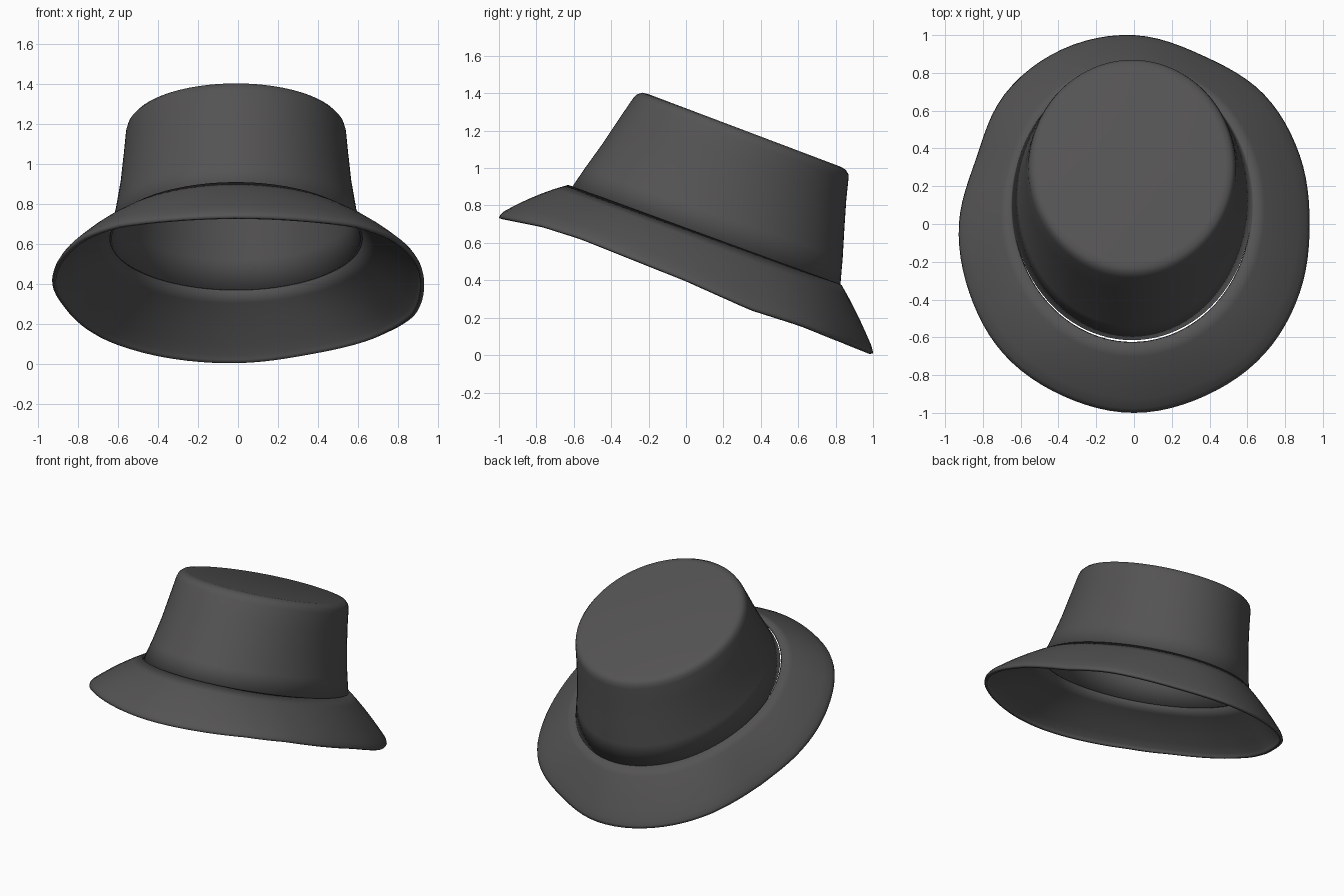
import bpy, bmesh, math

if "Cube" in bpy.data.objects:
    bpy.data.objects.remove(bpy.data.objects["Cube"])

N = 96  # segments around the hat

felt = bpy.data.materials.new("dark_felt")
felt.diffuse_color = (0.09, 0.087, 0.088, 1)
felt.use_nodes = True
felt.node_tree.nodes["Principled BSDF"].inputs["Base Color"].default_value = felt.diffuse_color


def tilted_ring(yf, zf, yb, zb, rx):
    """Tilted ellipse given by its front point, back point and half width."""
    cy, cz, ry, dz = (yf + yb) / 2, (zf + zb) / 2, (yb - yf) / 2, (zb - zf) / 2
    ring = []
    for i in range(N):
        a = 2 * math.pi * i / N
        ring.append((-0.01 + rx * math.cos(a), cy + ry * math.sin(a), cz + dz * math.sin(a)))
    return ring


def cubic(p0, p1, p2, p3, t):
    return p1 + 0.5 * t * (p2 - p0 + t * (2*p0 - 5*p1 + 4*p2 - p3 + t * (3*(p1 - p2) + p3 - p0)))


def interp(pts, v):
    for (a, za), (b, zb) in zip(pts, pts[1:]):
        if v <= b:
            return za + (zb - za) * (v - a) / (b - a)
    return pts[-1][1]


def loft(name, rings, cap=False, thickness=0.015):
    bm = bmesh.new()
    rows = [[bm.verts.new(p) for p in r] for r in rings]
    for lo, hi in zip(rows, rows[1:]):
        for i in range(N):
            j = (i + 1) % N
            bm.faces.new((lo[i], lo[j], hi[j], hi[i]))
    if cap:
        bm.faces.new(rows[-1])
    bm.normal_update()
    me = bpy.data.meshes.new(name)
    bm.to_mesh(me)
    bm.free()
    me.materials.append(felt)
    ob = bpy.data.objects.new(name, me)
    bpy.context.collection.objects.link(ob)
    sol = ob.modifiers.new("thickness", 'SOLIDIFY')
    sol.thickness = thickness
    sol.offset = -1
    bpy.context.view_layer.objects.active = ob
    ob.select_set(True)
    bpy.ops.object.shade_smooth_by_angle(angle=math.radians(40))
    ob.select_set(False)
    return ob


# Crown: tilted ellipses narrowing upward, rounded shoulder, flat top
crown = [tilted_ring(*r) for r in [
    (-0.615, 0.89, 0.825, 0.37, 0.635),
    (-0.54, 1.00, 0.838, 0.52, 0.602),
    (-0.45, 1.125, 0.847, 0.68, 0.577),
    (-0.35, 1.275, 0.857, 0.83, 0.56),
    (-0.285, 1.37, 0.868, 0.935, 0.55),
    (-0.265, 1.393, 0.869, 0.965, 0.542),
    (-0.235, 1.403, 0.855, 0.990, 0.525),
    (-0.20, 1.395, 0.825, 1.008, 0.495)]]
loft("crown", crown, cap=True)

# Brim: from the crown seam out to a slightly wavy outline (radius every 22.5 degrees)
radii = [0.93, 0.95, 0.972, 0.963, 1.0, 1.0, 0.97, 0.905,
         0.927, 0.945, 0.975, 0.985, 1.0, 0.985, 0.975, 0.95]
edge_z = [(-1.01, 0.735), (-0.78, 0.69), (-0.57, 0.625), (0, 0.40), (0.35, 0.245), (0.62, 0.16), (1.01, 0.005)]
edge = []
for i in range(N):
    s = i * 16 / N
    k = int(s)
    r = cubic(*(radii[(k + d) % 16] for d in (-1, 0, 1, 2)), s - k)
    a = 2 * math.pi * i / N
    x, y = r * math.cos(a), r * math.sin(a)
    edge.append((x, y, interp(edge_z, y)))
seam = tilted_ring(-0.63, 0.91, 0.832, 0.375, 0.642)
brim = []
for t in (1, 0.985, 0.94, 0.8, 0.6, 0.4, 0.2, 0):
    lift = 0.06 * t * (1 - t) + (0.02 if t < 1 else 0.0) * min(1, (1 - t) * 40) * t
    brim.append([(p[0] + (q[0] - p[0]) * t, p[1] + (q[1] - p[1]) * t,
                  p[2] + (q[2] - p[2]) * t + lift) for p, q in zip(seam, edge)])
loft("brim", brim, thickness=0.02)
